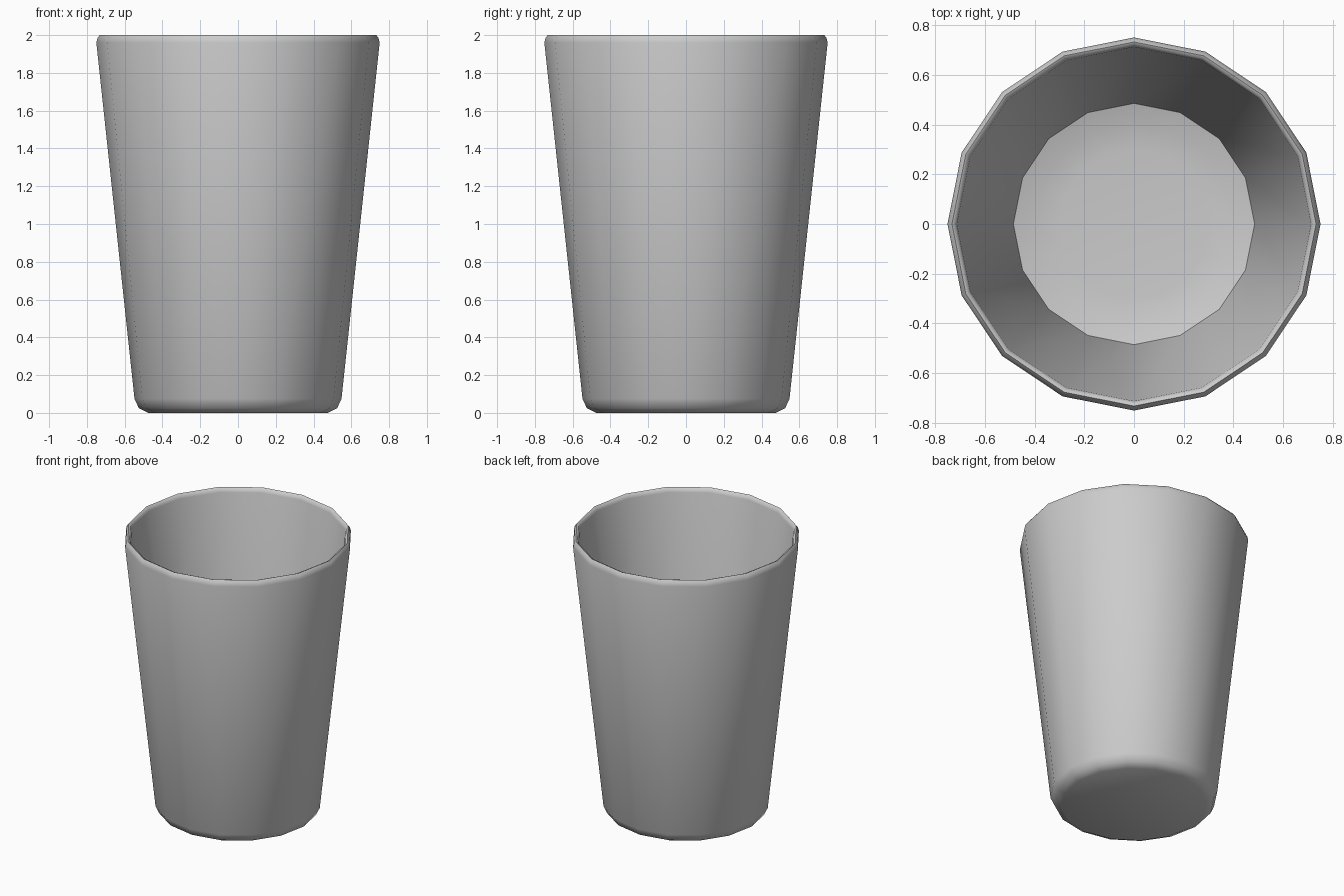
import bpy, bmesh, math

if "Cube" in bpy.data.objects:
    bpy.data.objects.remove(bpy.data.objects["Cube"])

SIDES = 16
# Half cross-section (radius, height): underside, outer wall, rim, inner wall, floor
PROFILE = [(0.475, 0.0), (0.525, 0.025), (0.548, 0.075), (0.75, 1.96),
           (0.744, 1.985), (0.732, 2.0), (0.72, 1.995), (0.712, 1.97),
           (0.485, 0.085), (0.40, 0.06), (0.30, 0.05)]

bm = bmesh.new()
rings = [[bm.verts.new((r * math.cos(2 * math.pi * i / SIDES),
                        r * math.sin(2 * math.pi * i / SIDES), z))
          for i in range(SIDES)] for r, z in PROFILE]

# Lathe the wall, then cap the underside and the inner floor
for a, b in zip(rings, rings[1:]):
    for i in range(SIDES):
        j = (i + 1) % SIDES
        bm.faces.new((a[i], a[j], b[j], b[i]))
bm.faces.new(rings[0][::-1])
bm.faces.new(rings[-1])
bmesh.ops.recalc_face_normals(bm, faces=bm.faces[:])

mesh = bpy.data.meshes.new("cup")
bm.to_mesh(mesh)
bm.free()
cup = bpy.data.objects.new("cup", mesh)
bpy.context.collection.objects.link(cup)

# Smooth walls with a crease where the inner wall meets the floor
bpy.context.view_layer.objects.active = cup
cup.select_set(True)
bpy.ops.object.shade_smooth_by_angle(angle=math.radians(50))
